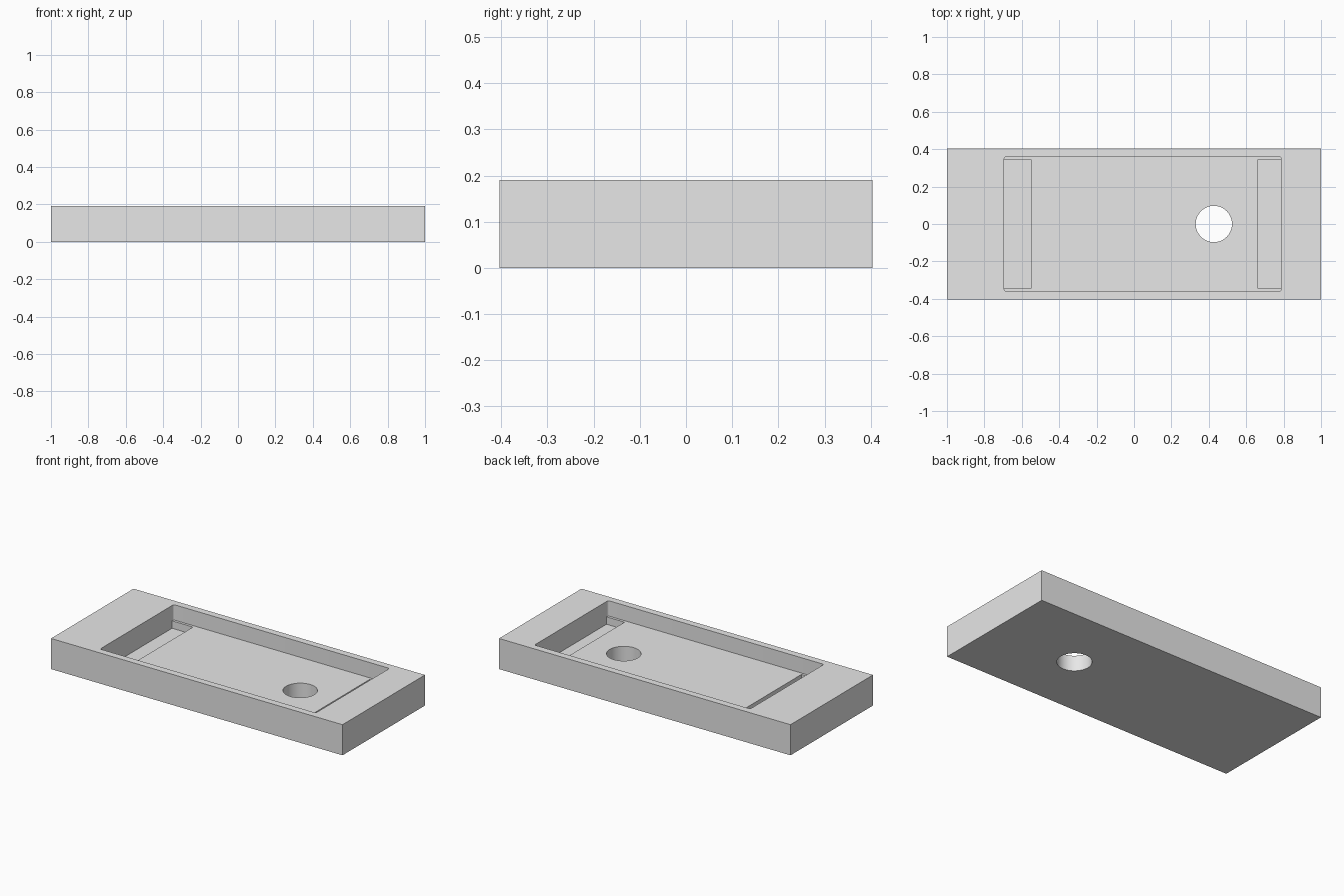
import bpy
import bmesh
import math

if "Cube" in bpy.data.objects:
    bpy.data.objects.remove(bpy.data.objects["Cube"], do_unlink=True)

grey = bpy.data.materials.new("light grey")
grey.use_nodes = True
colour = (0.8, 0.8, 0.8, 1)
grey.diffuse_color = colour
grey.node_tree.nodes["Principled BSDF"].inputs["Base Color"].default_value = colour


def finish(bm, name):
    mesh = bpy.data.meshes.new(name)
    bm.to_mesh(mesh)
    bm.free()
    mesh.materials.append(grey)
    obj = bpy.data.objects.new(name, mesh)
    bpy.context.collection.objects.link(obj)
    return obj


def box(name, x0, x1, half_y, z0, z1, corner=0):
    """Box centred on y, with optionally rounded upright edges."""
    bm = bmesh.new()
    bmesh.ops.create_cube(bm, size=1)
    for v in bm.verts:
        v.co = ((x0 + x1) / 2 + v.co.x * (x1 - x0),
                v.co.y * 2 * half_y,
                (z0 + z1) / 2 + v.co.z * (z1 - z0))
    if corner:
        upright = [e for e in bm.edges
                   if abs(e.verts[0].co.z - e.verts[1].co.z) > 0.01]
        bmesh.ops.bevel(bm, geom=upright, offset=corner, segments=5,
                        profile=0.5, affect='EDGES')
    return finish(bm, name)


def cut(target, cutter):
    cutter.hide_render = True
    mod = target.modifiers.new(cutter.name, 'BOOLEAN')
    mod.operation = 'DIFFERENCE'
    mod.solver = 'EXACT'
    mod.object = cutter
    bpy.context.view_layer.objects.active = target
    bpy.ops.object.modifier_apply(modifier=mod.name)
    bpy.data.objects.remove(cutter, do_unlink=True)


HEIGHT, FLOOR, SLOT_FLOOR = 0.19, 0.095, 0.049
LEFT, RIGHT = -0.694, 0.787
OVER = 0.1

# Solid block
tray = box("tray", -1, 1, 0.404, 0, HEIGHT)

# Main recess with small rounded corners
cut(tray, box("recess", LEFT, RIGHT, 0.361, FLOOR, HEIGHT + OVER, 0.012))

# Deeper slot at each end of the recess
for x0, x1 in ((LEFT, -0.55), (0.663, RIGHT)):
    cut(tray, box("end_slot", x0, x1, 0.345, SLOT_FLOOR, FLOOR + 0.02))

# Round hole through the floor
bm = bmesh.new()
bmesh.ops.create_cone(bm, cap_ends=True, segments=64, radius1=0.097,
                      radius2=0.097, depth=1)
bmesh.ops.translate(bm, verts=bm.verts, vec=(0.427, 0, 0))
cut(tray, finish(bm, "hole"))

# Smooth the hole and rounded corners, keep edges sharp
bpy.ops.object.select_all(action='DESELECT')
tray.select_set(True)
bpy.context.view_layer.objects.active = tray
bpy.ops.object.shade_smooth_by_angle(angle=math.radians(30))
